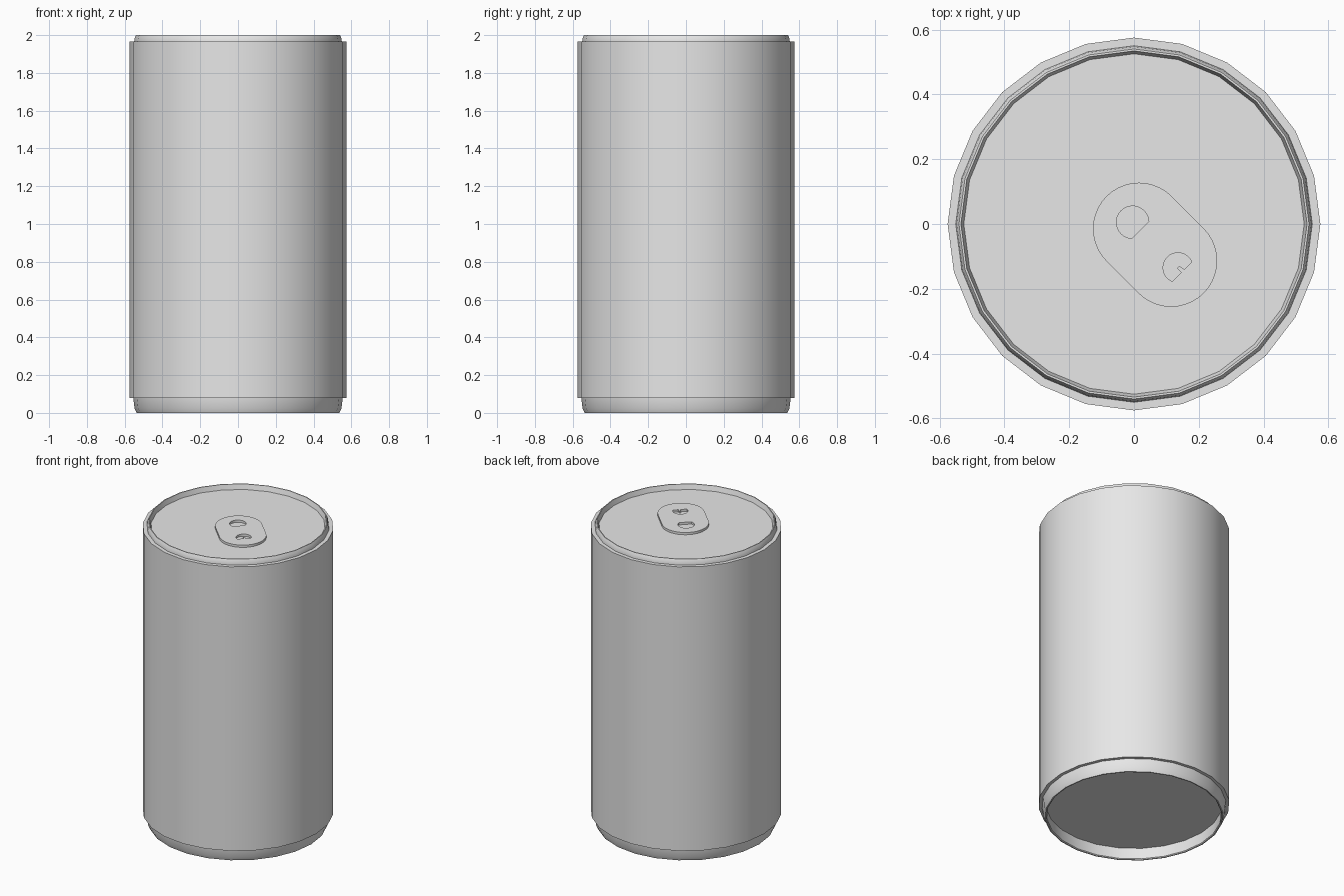
import bpy, bmesh
from math import cos, sin, acos, pi, radians

SIDES = 24
cube = bpy.data.objects.get("Cube")
if cube:
    bpy.data.objects.remove(cube, do_unlink=True)

metal = bpy.data.materials.new("plain grey metal")
metal.use_nodes = True
metal.diffuse_color = (0.8, 0.8, 0.8, 1)
for node in metal.node_tree.nodes:
    if node.type == 'BSDF_PRINCIPLED':
        node.inputs["Base Color"].default_value = metal.diffuse_color


def select_only(obj):
    bpy.ops.object.select_all(action='DESELECT')
    obj.select_set(True)
    bpy.context.view_layer.objects.active = obj


def lathe(name, profile, closed):
    """Turn (radius, z) points around z; a closed profile makes a ring, an open one is capped."""
    bm = bmesh.new()
    rings = [[bm.verts.new((r * cos(2 * pi * i / SIDES), r * sin(2 * pi * i / SIDES), z))
              for i in range(SIDES)] for r, z in profile]
    pairs = list(zip(rings, rings[1:]))
    if closed:
        pairs.append((rings[-1], rings[0]))
    else:
        bm.faces.new(rings[0])
        bm.faces.new(rings[-1])
    for a, b in pairs:
        for i in range(SIDES):
            j = (i + 1) % SIDES
            bm.faces.new((a[i], a[j], b[j], b[i]))
    bmesh.ops.recalc_face_normals(bm, faces=bm.faces[:])
    mesh = bpy.data.meshes.new(name)
    bm.to_mesh(mesh)
    bm.free()
    obj = bpy.data.objects.new(name, mesh)
    bpy.context.collection.objects.link(obj)
    mesh.materials.append(metal)
    select_only(obj)
    bpy.ops.object.shade_smooth_by_angle(angle=radians(30))
    return obj


def arc(cx, r, start, end, steps=20):
    return [(cx + r * cos(start + (end - start) * i / steps),
             r * sin(start + (end - start) * i / steps)) for i in range(steps + 1)]


# Inner can: recessed base, rolled foot, rolled top rim and sunken lid
lathe("can_shell", [(0.53, 0.08), (0.525, 0.005), (0.53, 0), (0.537, 0),
                    (0.548, 0.025), (0.555, 0.085), (0.55, 1.965),
                    (0.547, 1.985), (0.54, 2), (0.534, 2), (0.525, 1.967)], False)

# Outer wall wrapped around the can
lathe("outer_sleeve", [(0.575, 0.08), (0.575, 1.965), (0.54, 1.965), (0.54, 0.08)], True)

# Pull tab: a flat capsule with two cut-outs, drawn along its own long axis
outline = arc(0.07, 0.142, -pi / 2, pi / 2) + arc(-0.07, 0.142, pi / 2, 3 * pi / 2)
a = acos(0.033 / 0.05)
finger_hole = arc(-0.098, 0.05, a, 2 * pi - a)
b = acos(0.018 / 0.046)
rivet_hole = arc(0.1, 0.046, b, 2 * pi - b) + [(0.118, -0.004), (0.099, -0.003),
                                              (0.099, 0.007), (0.118, 0.01)]
curve = bpy.data.curves.new("pull_tab", 'CURVE')
curve.dimensions = '2D'
curve.fill_mode = 'BOTH'
curve.extrude = 0.008
for points in (outline, finger_hole, rivet_hole):
    spline = curve.splines.new('POLY')
    spline.points.add(len(points) - 1)
    for point, (u, v) in zip(spline.points, points):
        point.co = (u, v, 0, 1)
    spline.use_cyclic_u = True
curve.materials.append(metal)
tab = bpy.data.objects.new("pull_tab", curve)
tab.location = (0.065, -0.064, 1.974)
tab.rotation_euler.z = -pi / 4
bpy.context.collection.objects.link(tab)
select_only(tab)
bpy.ops.object.convert(target='MESH')
bpy.ops.object.shade_smooth_by_angle(angle=radians(30))
